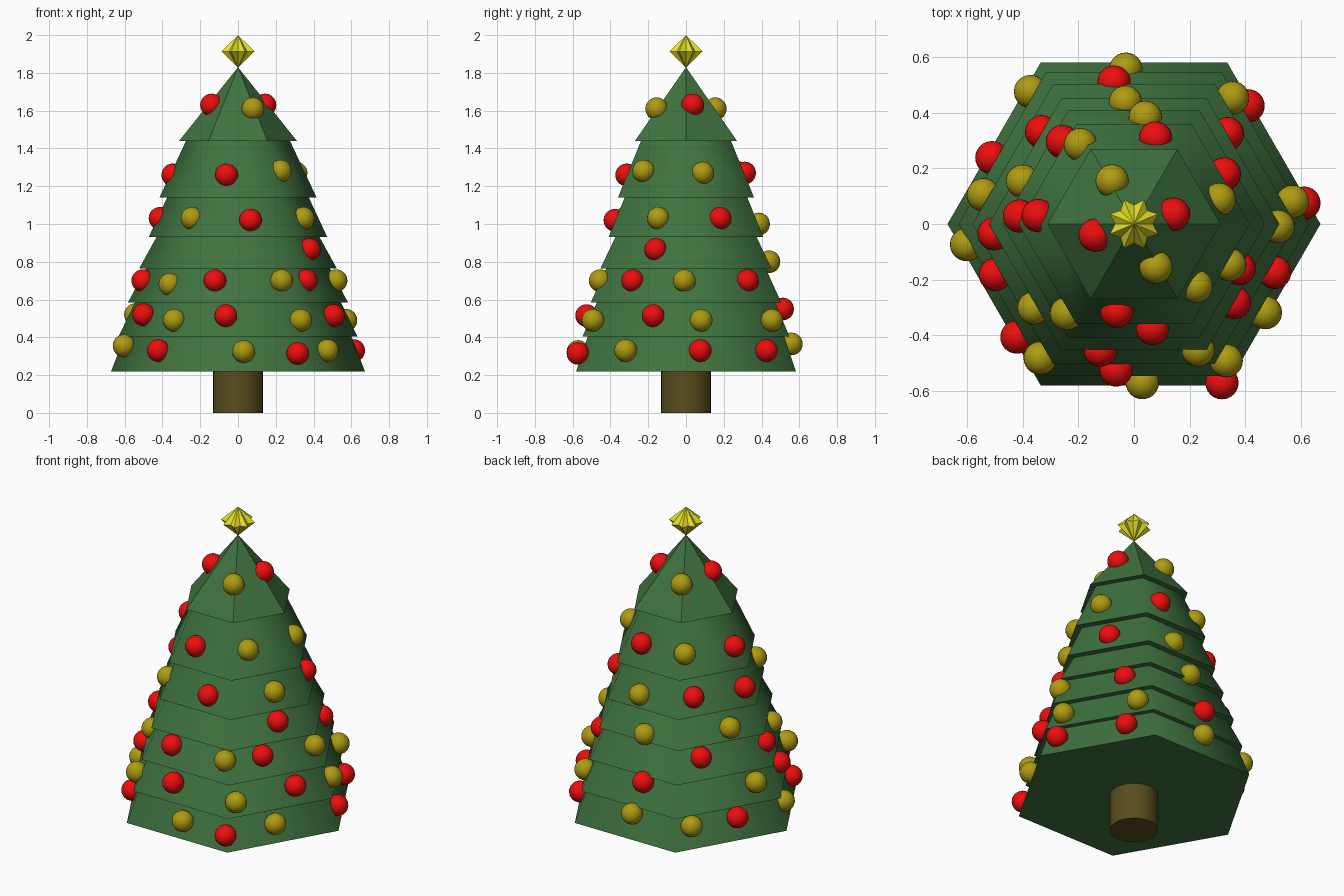
import bpy
from math import radians, cos, sin, pi

if "Cube" in bpy.data.objects:
    bpy.data.objects.remove(bpy.data.objects["Cube"])


def material(name, rgb):
    m = bpy.data.materials.new(name)
    m.diffuse_color = (*rgb, 1)
    m.use_nodes = True
    m.node_tree.nodes["Principled BSDF"].inputs["Base Color"].default_value = m.diffuse_color
    return m


GREEN = material("needle_green", (0.05, 0.17, 0.05))
BROWN = material("bark_brown", (0.10, 0.075, 0.012))
RED = material("bauble_red", (0.85, 0.004, 0.004))
GOLD = material("bauble_gold", (0.42, 0.33, 0.006))
YELLOW = material("star_yellow", (0.78, 0.75, 0.02))


def finish(name, mat, smooth_angle=None):
    ob = bpy.context.object
    ob.name = name
    ob.data.materials.append(mat)
    if smooth_angle:
        bpy.ops.object.shade_smooth_by_angle(angle=radians(smooth_angle))
    return ob


# Trunk
bpy.ops.mesh.primitive_cylinder_add(vertices=32, radius=0.132, depth=0.24,
                                    location=(0, 0, 0.12))
finish("trunk", BROWN, 40)

# Branch tiers: bottom z, top z, bottom corner radius, top corner radius
TIERS = [
    (0.22, 0.405, 0.672, 0.600),
    (0.405, 0.585, 0.632, 0.545),
    (0.585, 0.765, 0.582, 0.487),
    (0.765, 0.93, 0.523, 0.432),
    (0.93, 1.14, 0.473, 0.375),
    (1.14, 1.44, 0.416, 0.275),
    (1.44, 1.83, 0.312, 0.0),
]
for i, (z0, z1, r0, r1) in enumerate(TIERS, 1):
    bpy.ops.mesh.primitive_cone_add(vertices=6, radius1=r0, radius2=r1, depth=z1 - z0,
                                    location=(0, 0, (z0 + z1) / 2),
                                    rotation=(0, 0, radians(30)))
    finish(f"branch_tier_{i}", GREEN, 61 if r1 else None)


# Distance from the axis to the hexagonal surface at a given angle and height
def surface_radius(deg, z):
    z0, z1, r0, r1 = next(t for t in TIERS if t[0] <= z < t[1])
    corner = r0 + (r1 - r0) * (z - z0) / (z1 - z0)
    return corner * cos(pi / 6) / cos(radians(deg % 60 - 30))


# Baubles: (angle in degrees, height)
GOLD_SPOTS = [
    (93, .365), (128, .35), (187, .355), (273, .325), (326, .33),
    (169, .52), (235, .49), (304, .49), (8, .49), (52, .49),
    (220, .68), (297, .70), (359, .70), (94, .80), (159, .83),
    (233, 1.03), (337, 1.03), (84, 1.0),
    (315, 1.28), (16, 1.27), (124, 1.27), (297, 1.61), (117, 1.61),
]
RED_SPOTS = [
    (224, .33), (299, .315), (7, .33), (46, .33), (155, .35),
    (200, .52), (263, .515), (341, .515), (98, .55),
    (184, .70), (255, .70), (322, .70), (44, .70), (135, .70), (337, .865),
    (176, 1.03), (280, 1.02), (29, 1.03), (131, 1.03),
    (175, 1.26), (259, 1.26), (76, 1.27), (14, 1.63), (196, 1.63),
]
for label, mat, spots in (("gold", GOLD, GOLD_SPOTS), ("red", RED, RED_SPOTS)):
    for i, (deg, z) in enumerate(spots, 1):
        r = surface_radius(deg, z) + (0.025 if z < 0.6 else 0.003)
        a = radians(deg)
        bpy.ops.mesh.primitive_uv_sphere_add(segments=24, ring_count=14, radius=0.06,
                                             location=(r * cos(a), r * sin(a), z))
        finish(f"{label}_bauble_{i}", mat, 60)

# Eight-pointed star: zigzag ring joined to a top and a bottom point
N = 16
verts = [(0, 0, 1.826), (0, 0, 2.0)]
for k in range(N):
    r = 0.068 if k % 2 else 0.095
    a = 2 * pi * k / N + pi / 8
    verts.append((r * cos(a), r * sin(a), 1.914))
faces = []
for k in range(N):
    p, q = 2 + k, 2 + (k + 1) % N
    faces += [(p, q, 1), (q, p, 0)]
mesh = bpy.data.meshes.new("top_star")
mesh.from_pydata(verts, [], faces)
mesh.materials.append(YELLOW)
star = bpy.data.objects.new("top_star", mesh)
bpy.context.collection.objects.link(star)
